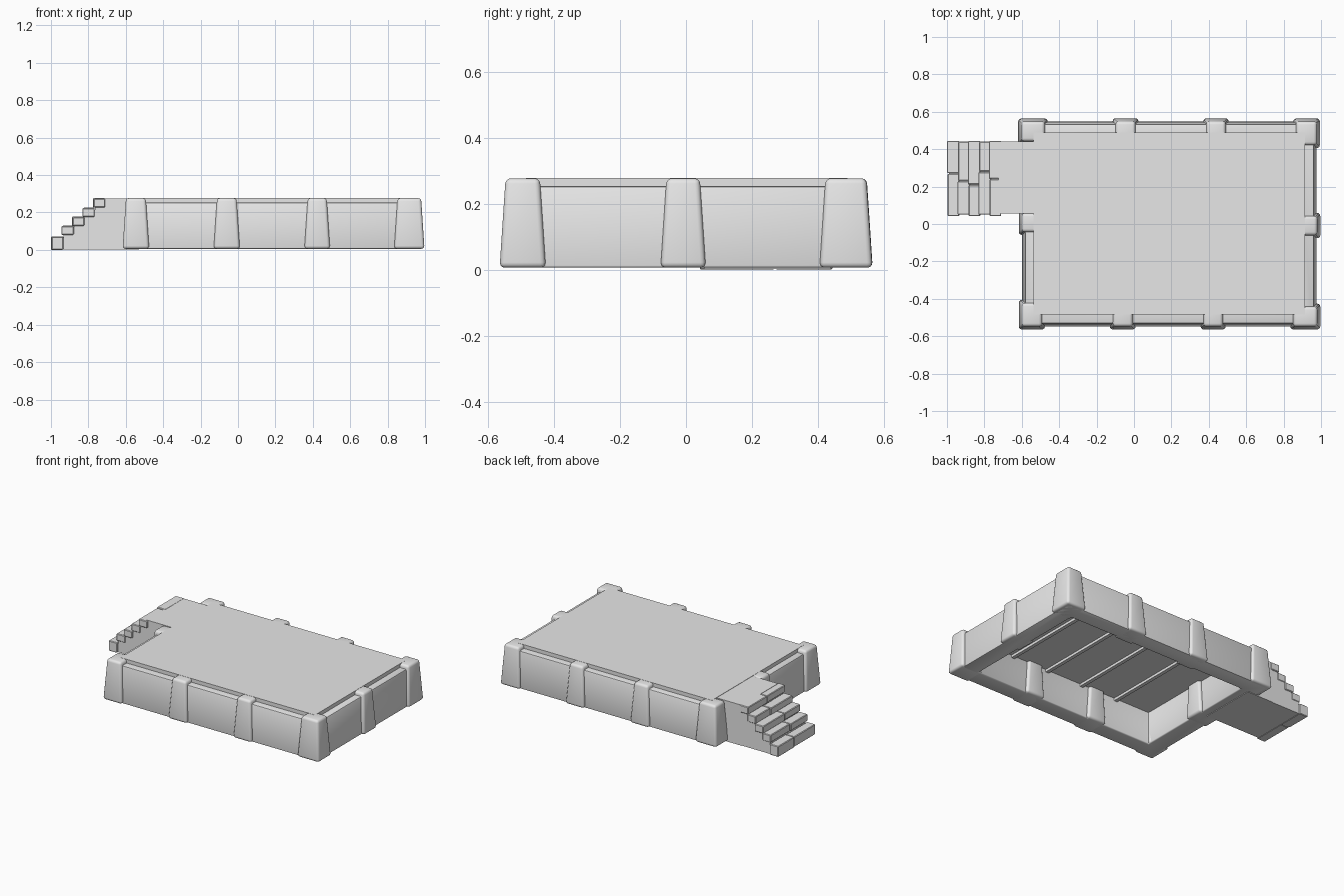
import bpy, bmesh
from math import radians

cube = bpy.data.objects.get("Cube")
if cube:
    bpy.data.objects.remove(cube, do_unlink=True)

stone = bpy.data.materials.new("grey_stone")
stone.use_nodes = True
stone.diffuse_color = (0.8, 0.8, 0.8, 1)
stone.node_tree.nodes["Principled BSDF"].inputs["Base Color"].default_value = (0.8, 0.8, 0.8, 1)


def finish(name, bm, bevel=0, segments=2):
    """Turn a bmesh into a shaded, optionally bevelled object."""
    bmesh.ops.recalc_face_normals(bm, faces=bm.faces)
    mesh = bpy.data.meshes.new(name)
    bm.to_mesh(mesh)
    bm.free()
    mesh.materials.append(stone)
    ob = bpy.data.objects.new(name, mesh)
    bpy.context.collection.objects.link(ob)
    bpy.ops.object.select_all(action='DESELECT')
    ob.select_set(True)
    bpy.context.view_layer.objects.active = ob
    if bevel:
        mod = ob.modifiers.new("rounded_edges", 'BEVEL')
        mod.width = bevel
        mod.segments = segments
        mod.limit_method = 'ANGLE'
        bpy.ops.object.modifier_apply(modifier=mod.name)
    bpy.ops.object.shade_smooth_by_angle(angle=radians(35))
    return ob


def loft(name, rects, closed=False, **kw):
    """Join rectangles (x0, x1, y0, y1, z) into a skin."""
    bm = bmesh.new()
    loops = [[bm.verts.new(p) for p in ((a, c, z), (b, c, z), (b, d, z), (a, d, z))]
             for a, b, c, d, z in rects]
    pairs = list(zip(loops, loops[1:]))
    if closed:
        pairs.append((loops[-1], loops[0]))
    else:
        bm.faces.new(loops[0])
        bm.faces.new(loops[-1])
    for low, high in pairs:
        for i in range(4):
            j = (i + 1) % 4
            bm.faces.new((low[i], low[j], high[j], high[i]))
    return finish(name, bm, **kw)


def box(name, x0, x1, y0, y1, z0, z1, **kw):
    return loft(name, [(x0, x1, y0, y1, z0), (x0, x1, y0, y1, z1)], **kw)


BASE, TOP = 0.006, 0.278

# Hollow outer wall, leaning slightly inward, with a low ledge around the deck
loft("outer_wall", [(-0.48, 0.86, -0.435, 0.435, BASE),
                    (-0.598, 0.975, -0.548, 0.548, BASE),
                    (-0.582, 0.962, -0.532, 0.535, 0.253),
                    (-0.48, 0.86, -0.435, 0.435, 0.253)],
     closed=True, bevel=0.008)

# Raised deck and the ribs below it
box("deck", -0.537, 0.915, -0.485, 0.49, 0.225, TOP)
for i in range(4):
    x = 0.59 - 0.27 * i
    box(f"deck_rib_{i + 1}", x - 0.012, x + 0.012, -0.45, 0.45, 0.208, 0.23)


# Tapered pillars: sides that lean are given as a shrink on each side
def pillar(name, x0, x1, y0, y1, left, right, front, back):
    t = 0.018
    loft(name, [(x0, x1, y0, y1, BASE),
                (x0 + t * left, x1 - t * right, y0 + t * front, y1 - t * back, TOP - 0.001)],
         bevel=0.016, segments=3)


pillar("front_left_corner", 0.835, 0.997, -0.565, -0.425, 1, 1, 1, 1)
pillar("front_right_corner", -0.617, -0.475, -0.565, -0.405, 1, 1, 1, 1)
pillar("back_left_corner", 0.85, 0.995, 0.405, 0.565, 1, 1, 1, 1)
pillar("back_right_corner", -0.62, -0.46, 0.425, 0.565, 1, 1, 1, 1)
for n, (a, b) in enumerate([(-0.13, 0.01), (0.355, 0.492)]):
    pillar(f"front_pillar_{n + 1}", a, b, -0.565, -0.415, 1, 1, 1, 0)
    pillar(f"back_pillar_{n + 1}", a + 0.015, b + 0.015, 0.415, 0.566, 1, 1, 0, 1)
pillar("left_pillar", 0.84, 0.997, -0.077, 0.06, 0, 1, 1, 1)
pillar("right_pillar", -0.617, -0.46, -0.06, 0.075, 1, 0, 1, 1)

# Landing joining the stairs to the deck
box("stair_landing", -0.725, -0.53, 0.055, 0.44, 0.002, TOP - 0.002)

# Stairs: a solid core under each tread, and two uneven stones on top
heights = [0.072, 0.13, 0.178, 0.226, 0.277]
splits = [0.27, 0.23, 0.21, 0.28, 0.24]
for i, (h, s) in enumerate(zip(heights, splits)):
    x = -1 + 0.056 * i
    shift = 0.004 * (-1) ** i
    box(f"stair_core_{i + 1}", x + 0.012, -0.7, 0.055, 0.437, 0.002, h - 0.012)
    low = 0.0 if i == 0 else h - 0.05
    box(f"tread_stone_{i + 1}_front", x + max(shift, 0), x + 0.066,
        0.046 - shift, s - 0.002, low, h - 0.003, bevel=0.004, segments=1)
    box(f"tread_stone_{i + 1}_back", x + max(-shift, 0), x + 0.066,
        s + 0.002, 0.442 + shift / 2, low, h, bevel=0.004, segments=1)
